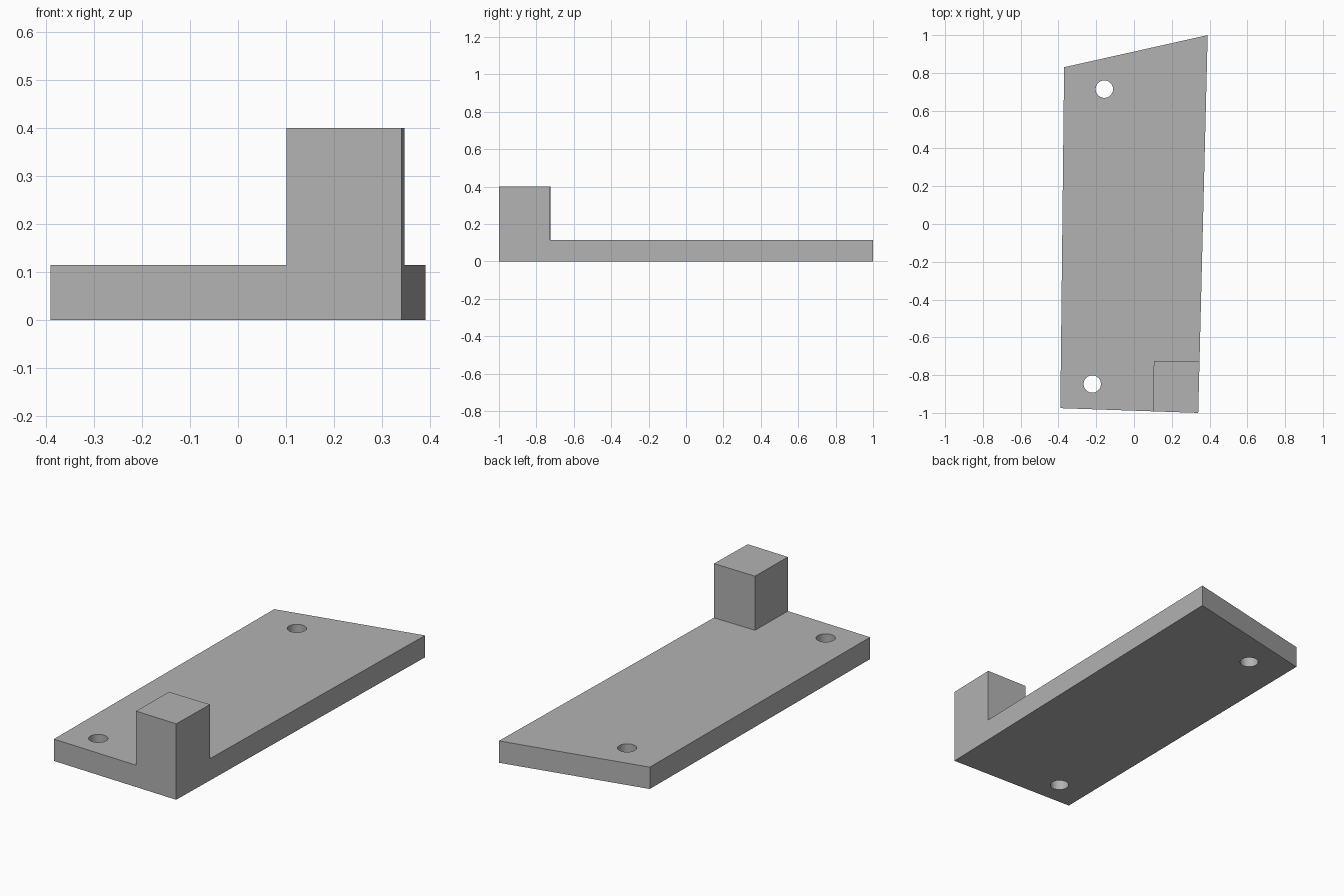
import bpy
import bmesh
import math
from mathutils import Vector

cube = bpy.data.objects.get("Cube")
if cube:
    bpy.data.objects.remove(cube, do_unlink=True)

PLATE_H, POST_H = 0.115, 0.40
HOLE_R = 0.046

grey = bpy.data.materials.new("plain_grey")
grey.use_nodes = True
grey.diffuse_color = (0.45, 0.45, 0.45, 1)
grey.node_tree.nodes["Principled BSDF"].inputs["Base Color"].default_value = grey.diffuse_color


def make_object(name, bm):
    mesh = bpy.data.meshes.new(name)
    bm.to_mesh(mesh)
    bm.free()
    mesh.materials.append(grey)
    obj = bpy.data.objects.new(name, mesh)
    bpy.context.scene.collection.objects.link(obj)
    return obj


def raise_faces(bm, faces, height, keep):
    """Extrude faces upwards, keeping or removing the starting faces."""
    new = bmesh.ops.extrude_face_region(bm, geom=faces, use_keep_orig=True)["geom"]
    verts = [g for g in new if isinstance(g, bmesh.types.BMVert)]
    bmesh.ops.translate(bm, verts=verts, vec=(0, 0, height))
    if not keep:
        bmesh.ops.delete(bm, geom=faces, context="FACES_ONLY")


# Footprint: skewed plate with the post taking the front left corner
front_right, front_left = Vector((-0.39, -0.975, 0)), Vector((0.34, -1, 0))
back_left, back_right = Vector((0.39, 1, 0)), Vector((-0.37, 0.83, 0))
post_front = front_right.lerp(front_left, 0.672)
post_side = front_left.lerp(back_left, 0.136)
post_inner = Vector((0.105, -0.724, 0))

bm = bmesh.new()
fr, pf, fl, ps, bl, br, pi = [bm.verts.new(p) for p in (
    front_right, post_front, front_left, post_side, back_left, back_right, post_inner)]
base = [bm.faces.new((fr, pf, pi, ps, bl, br)), bm.faces.new((pf, fl, ps, pi))]

# Raise the plate, then the corner post
raise_faces(bm, base, PLATE_H, True)
bm.faces.ensure_lookup_table()
top = [f for f in bm.faces if all(v.co.z > PLATE_H / 2 for v in f.verts)]
post_top = min(top, key=lambda f: f.calc_area())
raise_faces(bm, [post_top], POST_H - PLATE_H, False)

# Merge flush walls into single clean faces
bmesh.ops.recalc_face_normals(bm, faces=bm.faces)
bmesh.ops.dissolve_limit(bm, angle_limit=math.radians(0.5), verts=bm.verts, edges=bm.edges)
bracket = make_object("base_plate_with_post", bm)

# Round screw holes through the plate
for name, x, y in (("back_hole", -0.157, 0.714), ("front_hole", -0.221, -0.847)):
    bm = bmesh.new()
    bmesh.ops.create_cone(bm, cap_ends=True, segments=48, radius1=HOLE_R,
                          radius2=HOLE_R, depth=1)
    bmesh.ops.translate(bm, verts=bm.verts, vec=(x, y, 0))
    cutter = make_object(name + "_cutter", bm)
    cutter.hide_render = True
    mod = bracket.modifiers.new(name, "BOOLEAN")
    mod.object = cutter
    mod.operation = "DIFFERENCE"
    mod.solver = "EXACT"
    bpy.context.view_layer.objects.active = bracket
    bpy.ops.object.modifier_apply(modifier=name)
    bpy.data.objects.remove(cutter, do_unlink=True)

# Smooth the hole walls, keep all corners sharp
bpy.ops.object.select_all(action="DESELECT")
bracket.select_set(True)
bpy.context.view_layer.objects.active = bracket
bpy.ops.object.shade_smooth_by_angle(angle=math.radians(30))
